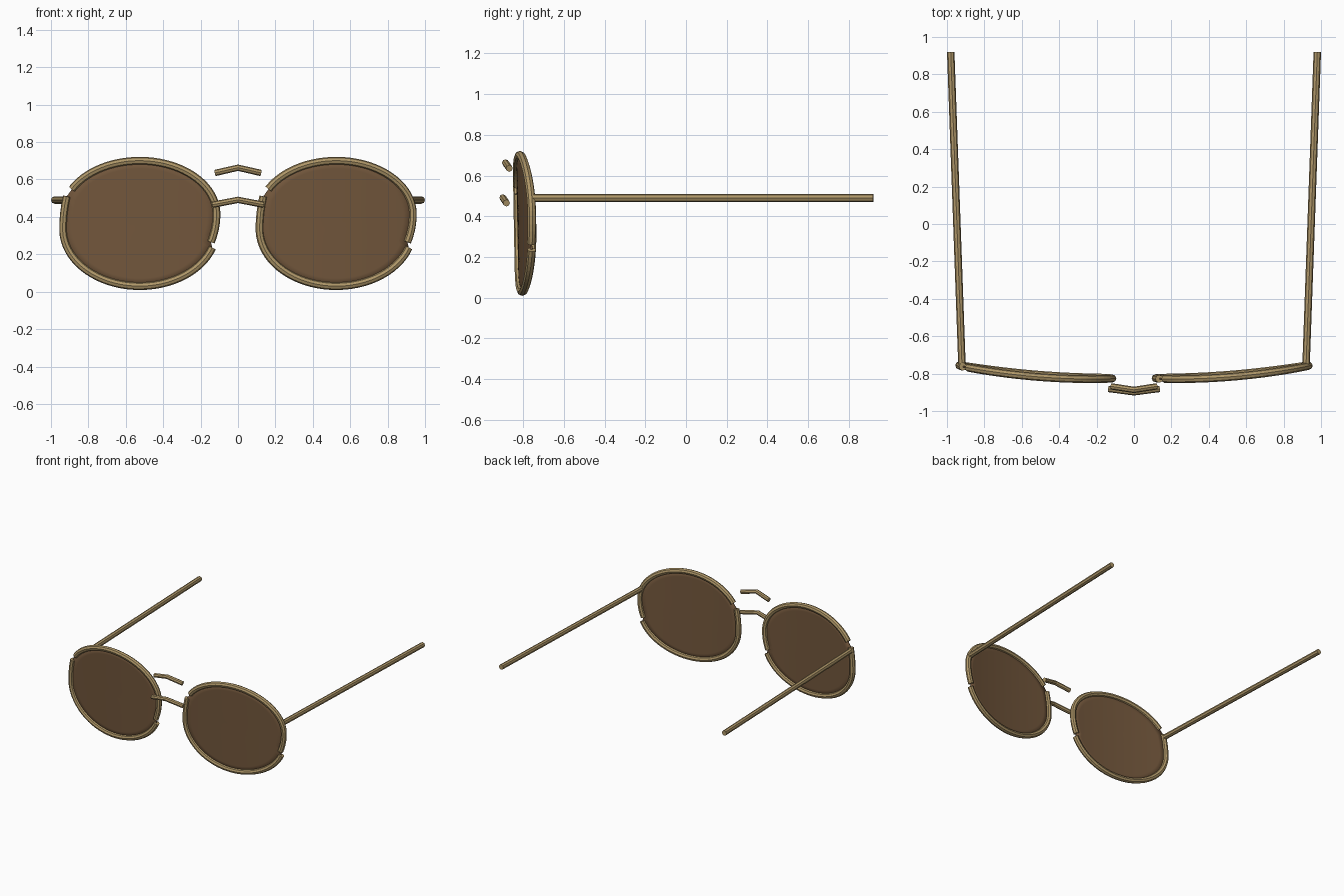
import bpy, bmesh, math
from mathutils import Vector

cube = bpy.data.objects.get("Cube")
if cube:
    bpy.data.objects.remove(cube)


def material(name, color):
    m = bpy.data.materials.new(name)
    m.use_nodes = True
    m.diffuse_color = color
    bsdf = next(n for n in m.node_tree.nodes if n.type == 'BSDF_PRINCIPLED')
    bsdf.inputs["Base Color"].default_value = color
    return m


GOLD = material("antique gold", (0.43, 0.31, 0.14, 1))
BROWN = material("brown lens", (0.17, 0.095, 0.045, 1))


def tube(name, points, radius):
    """Eight-sided capped wire along a path."""
    cu = bpy.data.curves.new(name, 'CURVE')
    cu.dimensions = '3D'
    cu.bevel_depth = radius
    cu.bevel_resolution = 2
    cu.use_fill_caps = True
    sp = cu.splines.new('POLY')
    sp.points.add(len(points) - 1)
    for p, co in zip(sp.points, points):
        p.co = (*co, 1)
    sp.use_smooth = False
    cu.materials.append(GOLD)
    ob = bpy.data.objects.new(name, cu)
    bpy.context.collection.objects.link(ob)
    return ob


def wrap(x, z):
    """Place a point on the curved, slightly tilted front surface."""
    y = -0.825 + 0.12 * max(abs(x) - 0.18, 0) ** 2 - 0.018 * (z - 0.365)
    return Vector((x, y, z))


def arc(cz, b, b_tail, end, tail, flip):
    """Elliptical half rim with a straighter tail, as (x, z) offsets."""
    out = []
    n = 36
    for i in range(n + 1):
        t = end + (tail - end) * i / n
        height = b if t > 0 else b_tail
        out.append((flip * 0.41 * math.cos(t), cz + flip * height * math.sin(t)))
    return out


# rim halves, the same outline on both sides
UPPER = arc(0.415, 0.285, 0.40, math.radians(152), math.radians(-22), 1)
LOWER = arc(0.335, 0.305, 0.565, math.radians(161), math.radians(-18), -1)


def lens(name, cx):
    """Thin curved sheet made of concentric rings inside the rim."""
    outline = UPPER + LOWER
    bm = bmesh.new()
    centre = bm.verts.new(wrap(cx, 0.365))
    rings = []
    for k in range(1, 9):
        s = k / 8
        rings.append([bm.verts.new(wrap(cx + x * s, 0.365 + (z - 0.365) * s))
                      for x, z in outline])
    n = len(outline)
    for i in range(n):
        j = (i + 1) % n
        bm.faces.new((centre, rings[0][i], rings[0][j]))
        for a, b in zip(rings, rings[1:]):
            bm.faces.new((a[i], b[i], b[j], a[j]))
    bmesh.ops.recalc_face_normals(bm, faces=bm.faces)
    for f in bm.faces:
        f.smooth = True
    me = bpy.data.meshes.new(name)
    bm.to_mesh(me)
    bm.free()
    me.materials.append(BROWN)
    ob = bpy.data.objects.new(name, me)
    bpy.context.collection.objects.link(ob)
    mod = ob.modifiers.new("thickness", 'SOLIDIFY')
    mod.thickness = 0.008
    mod.offset = 0


for side, s in (("left", 1), ("right", -1)):
    cx = 0.525 * s
    # lens and its two-part rim
    lens(side + "_lens", cx)
    tube(side + "_upper_rim", [wrap(cx + x, z) for x, z in UPPER], 0.021)
    tube(side + "_lower_rim", [wrap(cx + x, z) for x, z in LOWER], 0.021)
    # temple arm
    tube(side + "_temple", [(0.92 * s, -0.75, 0.49), (0.98 * s, 0.92, 0.49)], 0.02)

# double bridge
tube("upper_bridge", [(-0.122, -0.868, 0.635), (0, -0.887, 0.663), (0.122, -0.868, 0.635)], 0.017)
tube("lower_bridge", [(-0.136, -0.882, 0.465), (0, -0.9, 0.491), (0.136, -0.882, 0.465)], 0.017)
